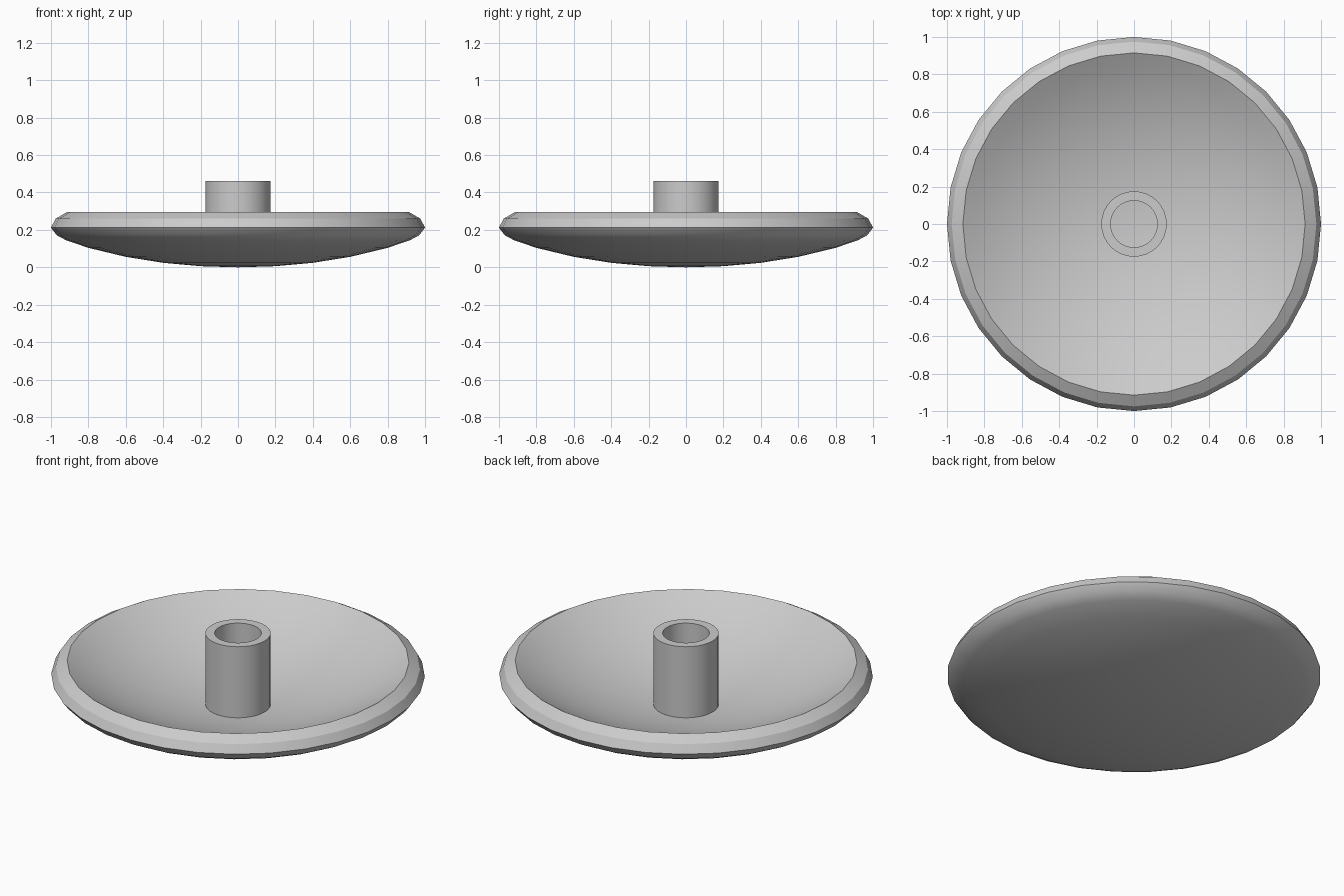
import bpy
import bmesh
import math

cube = bpy.data.objects.get("Cube")
if cube:
    bpy.data.objects.remove(cube, do_unlink=True)

grey = bpy.data.materials.new("plain_grey")
grey.use_nodes = True
COLOUR = (0.6, 0.6, 0.6, 1)
grey.diffuse_color = COLOUR
grey.node_tree.nodes["Principled BSDF"].inputs["Base Color"].default_value = COLOUR


def lathe(name, profile, segments, closed=False):
    """Spin an (r, z) profile round the z axis."""
    bm = bmesh.new()
    verts = [bm.verts.new((r, 0, z)) for r, z in profile]
    pairs = list(zip(verts, verts[1:]))
    if closed:
        pairs.append((verts[-1], verts[0]))
    edges = [bm.edges.new(p) for p in pairs]
    bmesh.ops.spin(bm, geom=verts + edges, cent=(0, 0, 0), axis=(0, 0, 1),
                   angle=math.tau, steps=segments, use_merge=True)
    bmesh.ops.remove_doubles(bm, verts=bm.verts, dist=0.0005)
    bmesh.ops.recalc_face_normals(bm, faces=bm.faces)
    mesh = bpy.data.meshes.new(name)
    bm.to_mesh(mesh)
    bm.free()
    mesh.materials.append(grey)
    obj = bpy.data.objects.new(name, mesh)
    bpy.context.collection.objects.link(obj)
    bpy.ops.object.select_all(action="DESELECT")
    obj.select_set(True)
    bpy.context.view_layer.objects.active = obj
    bpy.ops.object.shade_smooth_by_angle(angle=math.radians(30))
    return obj


def arc(radius, base, height, steps):
    """Spherical cap from the axis out to the given radius."""
    big = (radius ** 2 + height ** 2) / (2 * height)
    rs = [radius * i / steps for i in range(steps + 1)]
    return [(r, base + big - math.sqrt(big ** 2 - r ** 2)) for r in rs]


# Shallow dish: curved underside, bevelled rim, hollow inside
underside = [(0, 0), (0.2, 0.006), (0.4, 0.024), (0.6, 0.056),
             (0.8, 0.104), (0.92, 0.145), (0.97, 0.172)]
rim = [(1, 0.212), (0.975, 0.26)]
hollow = arc(0.915, 0.033, 0.262, 12)
lathe("dish", underside + rim + hollow[::-1], 32)

# Open tube standing in the middle of the dish
lathe("hub", [(0.175, 0.03), (0.175, 0.462), (0.125, 0.462), (0.125, 0.03)],
      32, closed=True)
